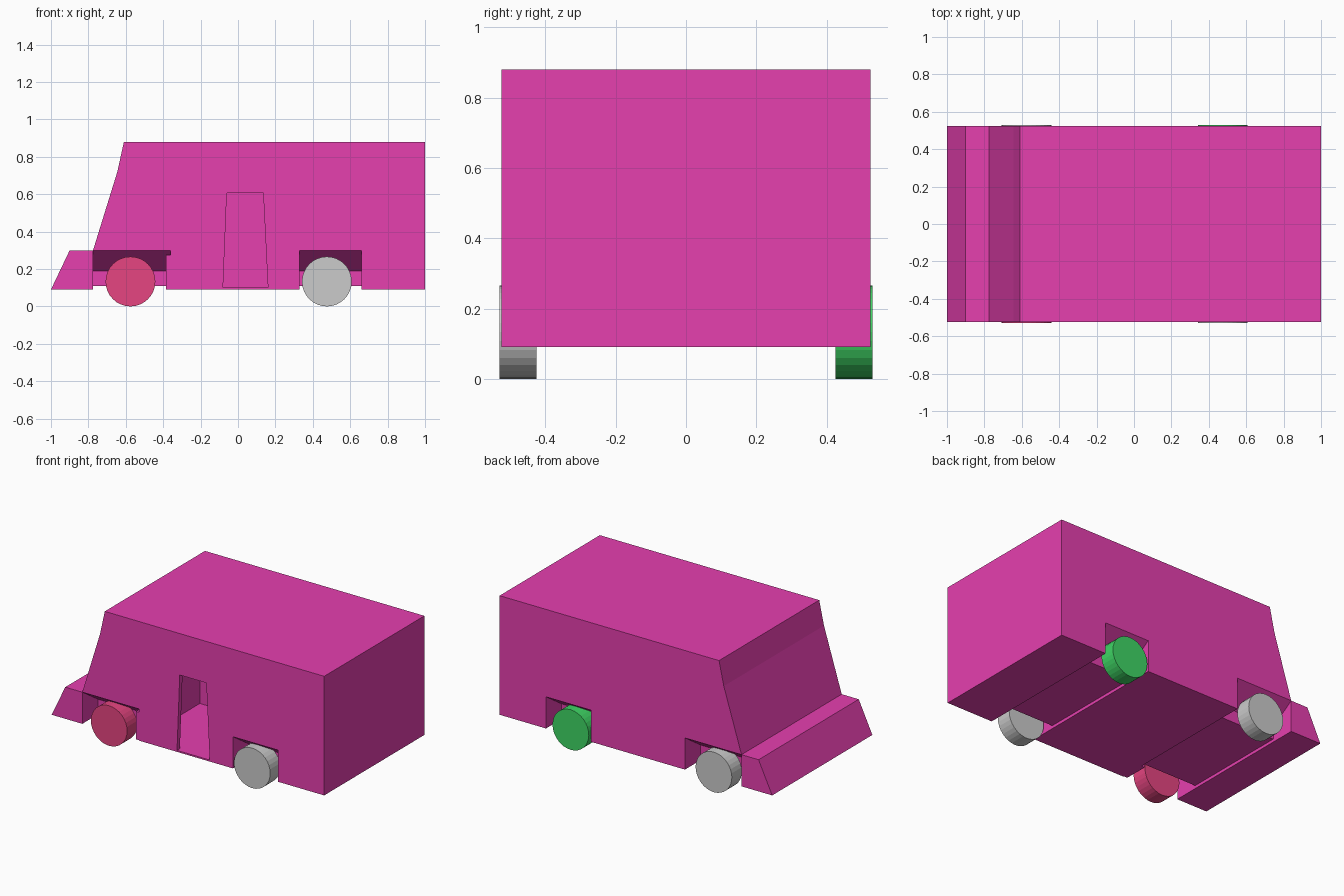
import bpy, bmesh, math
from mathutils import Vector

if "Cube" in bpy.data.objects:
    bpy.data.objects.remove(bpy.data.objects["Cube"])


def paint(obj, name, rgb):
    mat = bpy.data.materials.get(name) or bpy.data.materials.new(name)
    mat.diffuse_color = (*rgb, 1)
    mat.use_nodes = True
    mat.node_tree.nodes["Principled BSDF"].inputs["Base Color"].default_value = mat.diffuse_color
    obj.data.materials.append(mat)


def prism(name, points, direction):
    """Extrude a closed 3D outline along a vector."""
    bm = bmesh.new()
    face = bm.faces.new([bm.verts.new(p) for p in points])
    ext = bmesh.ops.extrude_face_region(bm, geom=[face])
    moved = [g for g in ext["geom"] if isinstance(g, bmesh.types.BMVert)]
    bmesh.ops.translate(bm, verts=moved, vec=Vector(direction))
    bmesh.ops.recalc_face_normals(bm, faces=bm.faces)
    mesh = bpy.data.meshes.new(name)
    bm.to_mesh(mesh)
    bm.free()
    obj = bpy.data.objects.new(name, mesh)
    bpy.context.collection.objects.link(obj)
    return obj


def side_prism(name, xz, y0, y1):
    return prism(name, [(x, y0, z) for x, z in xz], (0, y1 - y0, 0))


def box(name, x0, x1, y0, y1, z0, z1):
    return side_prism(name, [(x0, z0), (x1, z0), (x1, z1), (x0, z1)], y0, y1)


def cut(target, cutter):
    cutter.hide_render = True
    mod = target.modifiers.new("cut", "BOOLEAN")
    mod.object = cutter
    mod.operation = "DIFFERENCE"
    mod.solver = "EXACT"
    bpy.context.view_layer.objects.active = target
    bpy.ops.object.modifier_apply(modifier=mod.name)
    bpy.data.objects.remove(cutter)


MAGENTA = (0.79, 0.05, 0.43)

# van body from its side profile
body = side_prism("van_body", [(-1, .09), (-.9, .3), (-.775, .3), (-.645, .72),
                               (-.61, .88), (1, .88), (1, .09)], -.525, .525)

# wheel wells with sloping roofs, joined by a shallow channel underneath
for x0, x1 in ((-.775, -.36), (.33, .66)):
    for s in (-1, 1):
        outline = [(.6, .0), (.6, .3), (.525, .3), (.36, .19), (.36, .0)]
        cut(body, prism("well_cutter", [(x0, s * y, z) for y, z in outline],
                        (x1 - x0, 0, 0)))
    cut(body, box("channel_cutter", x0, x1, -.4, .4, 0, .11))

# cabin space and the open side doorway
cut(body, box("cabin_cutter", -.35, .32, -.495, .1, .1, .75))
cut(body, side_prism("door_cutter", [(-.08, .1), (.16, .1), (.135, .605),
                                     (-.06, .605)], -.6, -.45))
paint(body, "magenta", MAGENTA)

# small trim strip behind the front wheel
strip = box("well_trim", -.385, -.36, -.52, -.36, .09, .275)
paint(strip, "magenta", MAGENTA)

# wheels
for end, x in (("front", -.575), ("rear", .475)):
    for side, y in (("right", -.478), ("left", .478)):
        bpy.ops.mesh.primitive_cylinder_add(vertices=32, radius=.133, depth=.105,
                                            location=(x, y, .133),
                                            rotation=(math.pi / 2, 0, 0))
        wheel = bpy.context.object
        wheel.name = f"{end}_{side}_wheel"
        if (end, side) == ("front", "right"):
            paint(wheel, "red", (.79, .06, .22))
        elif (end, side) == ("rear", "left"):
            paint(wheel, "green", (.05, .67, .13))
